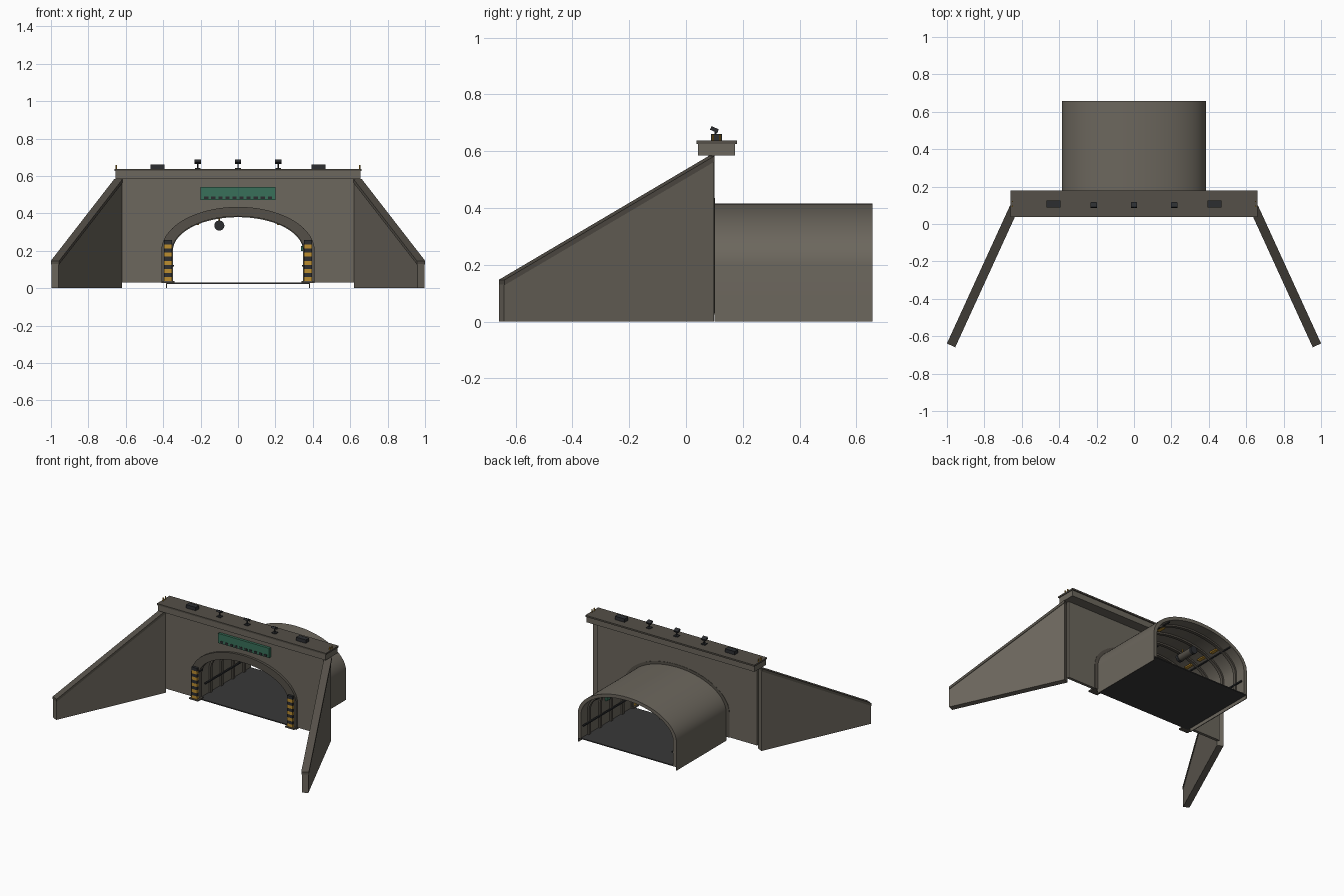
import bpy, bmesh, math
from mathutils import Matrix, Vector

if "Cube" in bpy.data.objects:
    bpy.data.objects.remove(bpy.data.objects["Cube"])

def mat(name, c):
    m = bpy.data.materials.new(name)
    m.diffuse_color = (*c, 1)
    m.use_nodes = True
    m.node_tree.nodes["Principled BSDF"].inputs["Base Color"].default_value = m.diffuse_color
    return m

CONC = mat("concrete", (0.15, 0.135, 0.11))
TRIM = mat("dark_concrete", (0.09, 0.08, 0.065))
DARK = mat("dark_metal", (0.025, 0.027, 0.03))
ROAD = mat("asphalt", (0.04, 0.04, 0.04))
YEL = mat("yellow", (0.5, 0.27, 0.03))
GREEN = mat("green", (0.04, 0.16, 0.1))

def finish(name, bm, m):
    bmesh.ops.recalc_face_normals(bm, faces=bm.faces)
    me = bpy.data.meshes.new(name)
    bm.to_mesh(me)
    bm.free()
    me.materials.append(m)
    ob = bpy.data.objects.new(name, me)
    bpy.context.collection.objects.link(ob)
    return ob

def prism(name, pts, d0, d1, m, frame=None):
    """Extrude an (x, z) outline from depth d0 to d1 along y."""
    bm = bmesh.new()
    a = [bm.verts.new((x, d0, z)) for x, z in pts]
    b = [bm.verts.new((x, d1, z)) for x, z in pts]
    bm.faces.new(a)
    bm.faces.new(b[::-1])
    for i in range(len(pts)):
        j = (i + 1) % len(pts)
        bm.faces.new((a[i], b[i], b[j], a[j]))
    if frame:
        bm.transform(frame)
    return finish(name, bm, m)

def box(name, x0, x1, y0, y1, z0, z1, m, tilt=0):
    ob = prism(name, [(x0, z0), (x1, z0), (x1, z1), (x0, z1)], y0, y1, m)
    if tilt:
        c = Vector(((x0 + x1) / 2, (y0 + y1) / 2, (z0 + z1) / 2))
        ob.data.transform(Matrix.Translation(c) @ Matrix.Rotation(tilt, 4, 'X') @ Matrix.Translation(-c))
    return ob

def rod(name, p, q, r, m, seg=12, r2=None):
    p, q = Vector(p), Vector(q)
    bm = bmesh.new()
    bmesh.ops.create_cone(bm, cap_ends=True, segments=seg, radius1=r, radius2=r2 or r, depth=(q - p).length)
    rot = (q - p).to_track_quat('Z', 'Y').to_matrix().to_4x4()
    bm.transform(Matrix.Translation((p + q) / 2) @ rot)
    return finish(name, bm, m)

SPRING = 0.2
def arch(w, top, z0, n=40):
    """Straight jambs with a half ellipse above, left to right."""
    pts = [(-w, z0)]
    for i in range(n + 1):
        t = math.pi * (1 - i / n)
        pts.append((w * math.cos(t), SPRING + (top - SPRING) * math.sin(t)))
    return pts + [(w, z0)]

# Head wall with arched opening
prism("head_wall", [(-0.625, 0.03), (-0.625, 0.59), (0.625, 0.59), (0.625, 0.03)]
      + arch(0.385, 0.41, 0.03)[::-1], 0.08, 0.1, CONC)
# Portal surround
prism("portal_ring", arch(0.41, 0.435, 0.03) + arch(0.352, 0.385, 0.03)[::-1], 0.062, 0.102, TRIM)
# Tunnel vault, with thin skirts below the road
prism("tunnel_vault", arch(0.385, 0.416, 0) + [(0.38, 0), (0.38, 0.028)]
      + arch(0.36, 0.392, 0.028)[::-1] + [(-0.38, 0.028), (-0.38, 0)], 0.1, 0.657, CONC)
box("road", -0.38, 0.38, 0.08, 0.655, 0.024, 0.031, ROAD)
# Vault ribs
for i in range(4):
    y = 0.19 + i * 0.125
    prism(f"vault_rib_{i}", arch(0.362, 0.394, 0.03) + arch(0.348, 0.38, 0.03)[::-1], y, y + 0.022, TRIM)

# Coping beam
box("coping_beam", -0.655, 0.655, 0.042, 0.172, 0.585, 0.627, CONC)
box("coping_slab", -0.66, 0.66, 0.037, 0.18, 0.626, 0.637, TRIM)

# Sign with a row of louvres
box("sign_panel", -0.2, 0.2, 0.062, 0.082, 0.472, 0.54, GREEN)
for i in range(10):
    x = -0.17 + i * 0.0378
    box(f"sign_louvre_{i}", x - 0.011, x + 0.011, 0.059, 0.063, 0.477, 0.491, DARK)

for s, side in ((-1, "left"), (1, "right")):
    # Splayed wing wall and its sloping coping
    start, end = Vector((0.64 * s, 0.09, 0)), Vector((0.978 * s, -0.649, 0))
    L = (end - start).length
    u = (end - start).normalized()
    v = Vector((-u.y, u.x, 0))
    frame = Matrix(((u.x, v.x, 0, start.x), (u.y, v.y, 0, start.y), (0, 0, 1, 0), (0, 0, 0, 1)))
    prism(f"{side}_wing_wall", [(0, 0), (L, 0), (L, 0.13), (0, 0.565)], -0.021, 0.021, CONC, frame)
    prism(f"{side}_wing_coping", [(0, 0.563), (L, 0.128), (L, 0.147), (0, 0.583)], -0.0245, 0.0245, TRIM, frame)

    # Striped jamb guard
    x0, x1 = sorted((0.352 * s, 0.395 * s))
    for i in range(10):
        z = 0.037 + i * 0.022
        box(f"{side}_guard_stripe_{i}", x0, x1, 0.045, 0.075, z, z + 0.022, DARK if i % 2 else YEL)
    b0, b1 = sorted((0.34 * s, 0.41 * s))
    box(f"{side}_guard_base", b0, b1, 0.04, 0.1, 0.028, 0.038, TRIM)
    c0, c1 = sorted((0.342 * s, 0.37 * s))
    box(f"{side}_guard_bracket", c0, c1, 0.06, 0.1, 0.228, 0.238, DARK)

    # Roof cabinet and end marker pins
    box(f"{side}_roof_cabinet", 0.43 * s - 0.038, 0.43 * s + 0.038, 0.088, 0.126, 0.636, 0.661, DARK)
    for i, y in enumerate((0.095, 0.12)):
        rod(f"{side}_marker_pin_{i}", (0.65 * s, y, 0.635), (0.65 * s, y, 0.658), 0.004, YEL, 8)

    # Interior cable rail, handrail and lamps
    r0, r1 = sorted((0.342 * s, 0.352 * s))
    box(f"{side}_handrail", r0, r1, 0.13, 0.65, 0.115, 0.124, DARK)
    rod(f"{side}_cable_pipe", (0.25 * s, 0.12, 0.33), (0.25 * s, 0.65, 0.33), 0.005, DARK, 8)
    for i in range(3):
        y = 0.25 + 0.125 * i
        box(f"{side}_lamp_{i}", 0.22 * s - 0.012, 0.22 * s + 0.012, y, y + 0.06, 0.338, 0.347, YEL)

# Exit sign inside, on the right wall
box("exit_sign", 0.338, 0.352, 0.36, 0.40, 0.2, 0.225, GREEN)

# Roof floodlights
for i, x in enumerate((-0.215, 0, 0.215)):
    box(f"floodlight_base_{i}", x - 0.015, x + 0.015, 0.09, 0.118, 0.636, 0.643, DARK)
    rod(f"floodlight_post_{i}", (x, 0.104, 0.64), (x, 0.104, 0.675), 0.004, DARK, 8)
    box(f"floodlight_head_{i}", x - 0.017, x + 0.017, 0.086, 0.114, 0.669, 0.683, DARK, -0.45)

# Jet fan under the vault
rod("jet_fan_body", (-0.1, 0.34, 0.335), (-0.1, 0.46, 0.335), 0.024, TRIM, 24)
for i, y in enumerate((0.325, 0.455)):
    rod(f"jet_fan_collar_{i}", (-0.1, y, 0.335), (-0.1, y + 0.02, 0.335), 0.027, DARK, 24)
for i, y in enumerate((0.36, 0.44)):
    rod(f"jet_fan_hanger_{i}", (-0.1, y, 0.35), (-0.1, y, 0.388), 0.004, YEL, 8)

# Smooth curved surfaces, keep edges sharp
bpy.ops.object.select_all(action='SELECT')
bpy.context.view_layer.objects.active = bpy.data.objects["tunnel_vault"]
bpy.ops.object.shade_smooth_by_angle(angle=math.radians(30))
